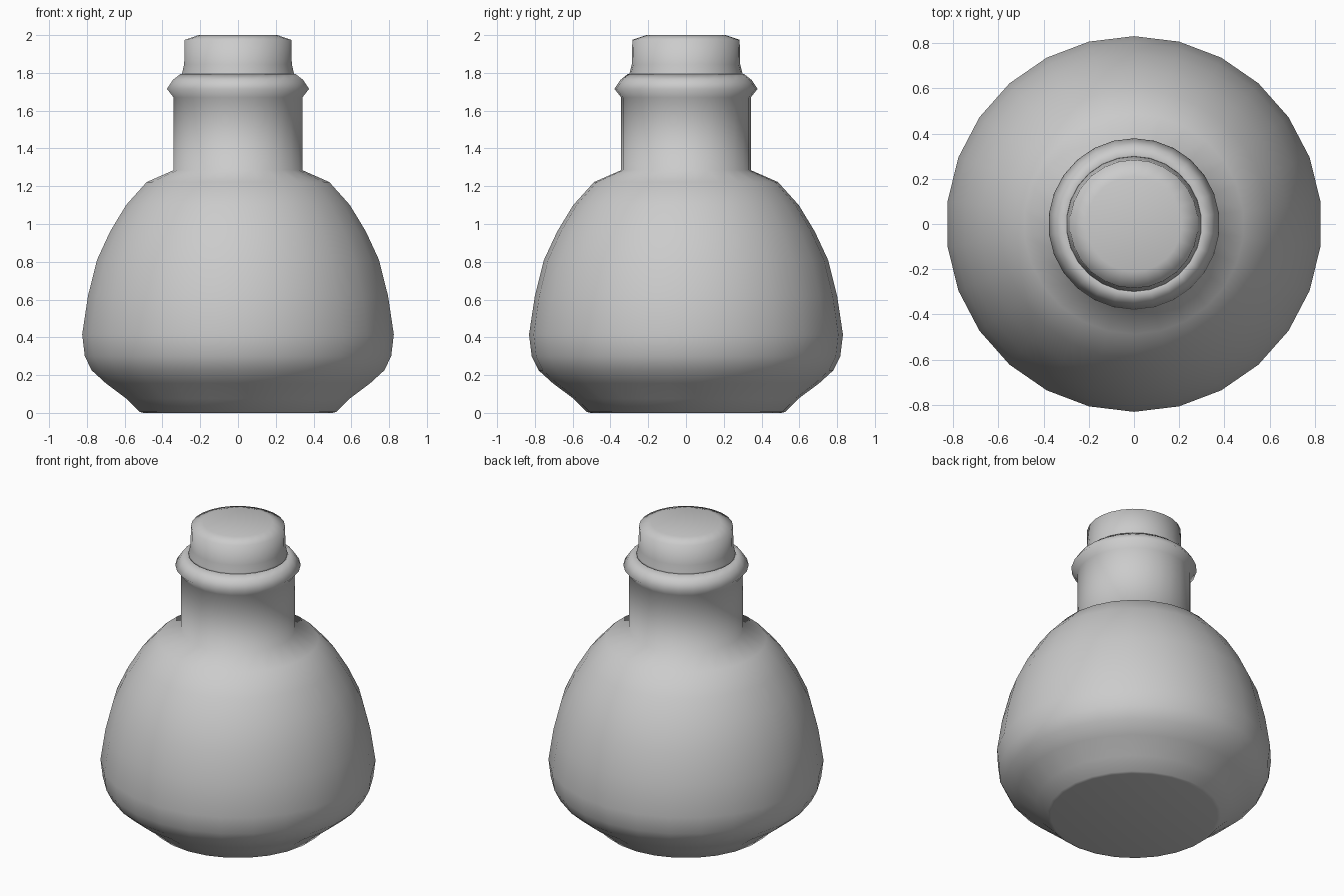
import bpy, bmesh
from math import sin, cos, pi

if "Cube" in bpy.data.objects:
    bpy.data.objects.remove(bpy.data.objects["Cube"])

SIDES = 26


def lathe(name, profile):
    """Revolve (radius, height) points around z, capping both ends."""
    bm = bmesh.new()
    rings = []
    for r, z in profile:
        rings.append([bm.verts.new((r * sin(2 * pi * i / SIDES),
                                    -r * cos(2 * pi * i / SIDES), z))
                      for i in range(SIDES)])
    for low, high in zip(rings, rings[1:]):
        for i in range(SIDES):
            j = (i + 1) % SIDES
            bm.faces.new((low[i], low[j], high[j], high[i]))
    bm.faces.new(rings[0][::-1])
    bm.faces.new(rings[-1])
    for f in bm.faces:
        f.smooth = True
    bmesh.ops.recalc_face_normals(bm, faces=bm.faces)
    mesh = bpy.data.meshes.new(name)
    bm.to_mesh(mesh)
    bm.free()
    obj = bpy.data.objects.new(name, mesh)
    bpy.context.collection.objects.link(obj)
    return obj


# Round flask body, straight neck and rolled lip
lathe("flask", [
    (0.505, 0.0), (0.525, 0.005), (0.595, 0.075), (0.705, 0.157),
    (0.78, 0.225), (0.817, 0.30), (0.831, 0.415), (0.80, 0.62),
    (0.752, 0.81), (0.682, 0.96), (0.597, 1.10), (0.487, 1.222),
    (0.343, 1.285), (0.343, 1.67), (0.379, 1.715), (0.347, 1.763),
    (0.306, 1.795), (0.296, 1.785),
])

# Stopper with a flared foot and softly chamfered top
lathe("stopper", [
    (0.30, 1.78), (0.298, 1.80), (0.287, 1.845), (0.284, 1.975),
    (0.21, 2.0),
])
